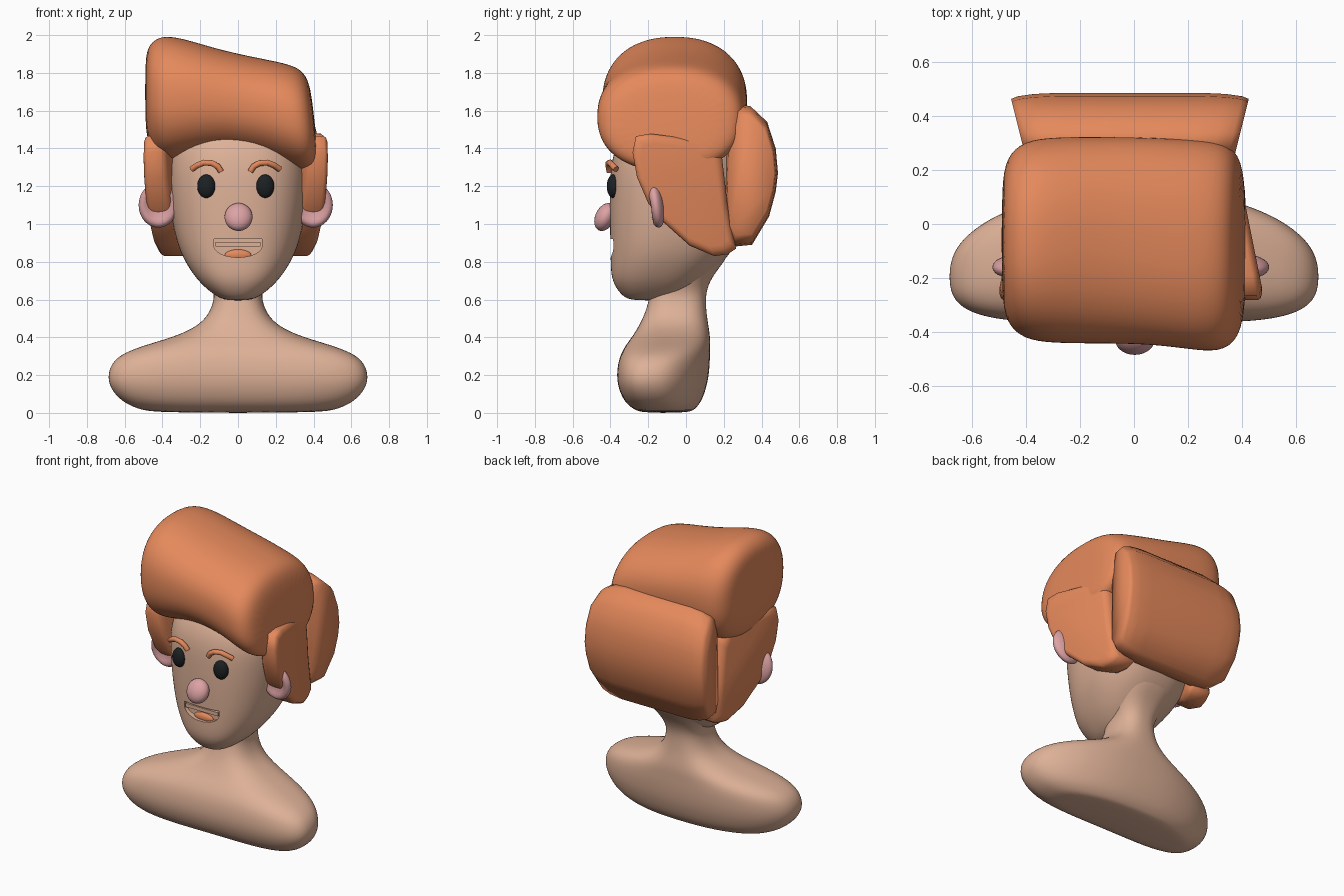
import bpy, bmesh, math

if "Cube" in bpy.data.objects:
    bpy.data.objects.remove(bpy.data.objects["Cube"])


def material(name, rgb):
    m = bpy.data.materials.new(name)
    m.diffuse_color = (*rgb, 1)
    m.use_nodes = True
    m.node_tree.nodes["Principled BSDF"].inputs["Base Color"].default_value = m.diffuse_color
    return m


SKIN = material("skin", (0.73, 0.44, 0.31))
HAIR = material("orange hair", (0.78, 0.25, 0.105))
PINK = material("pink", (0.72, 0.36, 0.37))
BLACK = material("black", (0.012, 0.015, 0.016))
MID = -0.012  # centre line of eyes, ears and side hair


def finish(bm, name, mat, smooth=True):
    bmesh.ops.recalc_face_normals(bm, faces=bm.faces)
    for f in bm.faces:
        f.smooth = smooth
    me = bpy.data.meshes.new(name)
    bm.to_mesh(me)
    bm.free()
    me.materials.append(mat)
    ob = bpy.data.objects.new(name, me)
    bpy.context.collection.objects.link(ob)
    return ob


def oval(n, count=32):
    """Unit superellipse points."""
    pts = []
    for i in range(count):
        t = 2 * math.pi * (i + 0.5) / count
        c, s = math.cos(t), math.sin(t)
        pts.append((math.copysign(abs(c) ** (2 / n), c), math.copysign(abs(s) ** (2 / n), s)))
    return pts


def loft(name, rings, mat, subdiv=2, smooth=True):
    bm = bmesh.new()
    rows = [[bm.verts.new(p) for p in r] for r in rings]
    k = len(rows[0])
    for a, b in zip(rows, rows[1:]):
        for i in range(k):
            bm.faces.new((a[i], a[(i + 1) % k], b[(i + 1) % k], b[i]))
    bm.faces.new(rows[0])
    bm.faces.new(rows[-1])
    ob = finish(bm, name, mat, smooth)
    if subdiv:
        s = ob.modifiers.new("smooth", 'SUBSURF')
        s.levels = s.render_levels = subdiv
    return ob


def upright(name, sections, n, mat, bend=0.0):
    """Loft along z from (z, half width, front y, back y); bend moves wide ends forward."""
    return loft(name, [[(rx * u, (f + b) / 2 + (b - f) / 2 * v - bend * (rx * u) ** 2, z)
                        for u, v in oval(n)] for z, rx, f, b in sections], mat)


SQUARE = [(0, 1), (1, 1)]
PILLOW = [(0, 0.84), (0.03, 0.91), (0.10, 0.97), (0.2, 1), (0.8, 1), (0.90, 0.97), (0.97, 0.91),
          (1, 0.84)]


def slab(name, pts, place, mat, rim=SQUARE):
    """Profile swept side to side; rim lists (position, profile scale), place(p, s) sets it."""
    cx = sum(p[0] for p in pts) / len(pts)
    cy = sum(p[1] for p in pts) / len(pts)
    rings = [[place((cx + k * (p[0] - cx), cy + k * (p[1] - cy)), s) for p in pts]
             for s, k in rim]
    return loft(name, rings, mat, 0, rim is PILLOW)


def ball(name, loc, size, mat, rot=(0, 0, 0), dent=0.0):
    bm = bmesh.new()
    bmesh.ops.create_uvsphere(bm, u_segments=32, v_segments=20, radius=1)
    for v in bm.verts:
        if v.co.y < 0:
            v.co.y += dent * max(0, 1 - (v.co.x ** 2 + v.co.z ** 2) / 0.6)
    ob = finish(bm, name, mat)
    ob.location, ob.scale, ob.rotation_euler = loc, size, rot
    return ob


# Shoulders and neck, neck flaring into the back of the head
upright("bust", [
    (0.0, 0.44, -0.23, 0.02), (0.02, 0.53, -0.28, 0.05), (0.06, 0.62, -0.325, 0.085),
    (0.13, 0.68, -0.355, 0.11), (0.20, 0.695, -0.365, 0.125), (0.28, 0.665, -0.355, 0.13),
    (0.33, 0.58, -0.335, 0.13), (0.37, 0.455, -0.31, 0.13), (0.41, 0.32, -0.28, 0.128),
    (0.46, 0.215, -0.25, 0.12), (0.52, 0.155, -0.22, 0.11), (0.60, 0.126, -0.195, 0.104),
    (0.66, 0.13, -0.19, 0.112), (0.73, 0.165, -0.18, 0.145), (0.81, 0.215, -0.18, 0.212),
    (0.90, 0.22, -0.18, 0.25)], 2.6, SKIN, 0.16)

# Head
head = upright("head", [
    (0.595, 0.06, -0.29, -0.08), (0.615, 0.115, -0.335, -0.02), (0.68, 0.195, -0.385, 0.07),
    (0.75, 0.25, -0.40, 0.15), (0.85, 0.31, -0.40, 0.245), (1.0, 0.350, -0.405, 0.32),
    (1.2, 0.374, -0.405, 0.34), (1.38, 0.367, -0.395, 0.33), (1.52, 0.29, -0.31, 0.26),
    (1.58, 0.15, -0.2, 0.14)], 2.45, SKIN)

# Mouth recess, teeth and tongue
arc = [(0.128 * math.cos(t), 0.885 - 0.062 * math.sin(t))
       for t in (math.pi * i / 12 for i in range(13))]
cutter = slab("mouth_cutter", [(0.128, 0.92)] + arc + [(-0.128, 0.92)],
              lambda p, s: (p[0], (-0.5, -0.358)[s], p[1]), SKIN)
cutter.hide_render = True
cutter.display_type = 'WIRE'
cut = head.modifiers.new("mouth", 'BOOLEAN')
cut.operation, cut.object, cut.solver = 'DIFFERENCE', cutter, 'EXACT'
slab("teeth", [(-0.12, 0.882), (0.12, 0.882), (0.12, 0.906), (-0.12, 0.906)],
     lambda p, s: (p[0], (-0.385, -0.345)[s], p[1]), SKIN)
ball("tongue", (0, -0.36, 0.835), (0.07, 0.02, 0.03), HAIR)

# Nose, tip low and forward
ball("nose", (0.003, -0.428, 1.037), (0.074, 0.052, 0.078), PINK, (-0.45, 0, 0))

# Eyes, eyebrows and ears
for side, tag in ((-1, "left"), (1, "right")):
    ball("eye_" + tag, (MID + side * 0.156, -0.385, 1.20), (0.048, 0.034, 0.062), BLACK,
         (0, 0, side * 0.2))
    ball("ear_" + tag, (MID + side * 0.41, -0.16, 1.10), (0.104, 0.046, 0.12), PINK,
         (0.15, 0, 0), 0.9)
    cu = bpy.data.curves.new("eyebrow_" + tag, 'CURVE')
    cu.dimensions = '3D'
    cu.bevel_depth, cu.bevel_resolution, cu.use_fill_caps = 0.016, 4, True
    path = [(0.078, -0.405, 1.278), (0.095, -0.41, 1.305), (0.125, -0.41, 1.322),
            (0.168, -0.402, 1.325), (0.205, -0.39, 1.31), (0.232, -0.37, 1.29)]
    sp = cu.splines.new('POLY')
    sp.points.add(len(path) - 1)
    for q, (x, y, z) in zip(sp.points, path):
        q.co = (MID + side * x, y, z, 1)
    cu.materials.append(HAIR)
    bpy.context.collection.objects.link(bpy.data.objects.new("eyebrow_" + tag, cu))

# Swept quiff on top: loft along x, right end leaning inwards
quiff = []
for x, yc, ry, zc, rz in [
        (-0.492, -0.06, 0.20, 1.70, 0.17), (-0.475, -0.06, 0.31, 1.68, 0.27),
        (-0.41, -0.06, 0.37, 1.665, 0.335), (-0.30, -0.06, 0.385, 1.665, 0.322),
        (-0.12, -0.06, 0.385, 1.655, 0.275), (0.05, -0.062, 0.385, 1.63, 0.262),
        (0.20, -0.075, 0.39, 1.595, 0.27), (0.32, -0.085, 0.395, 1.555, 0.285),
        (0.385, -0.08, 0.35, 1.54, 0.255), (0.405, -0.08, 0.24, 1.53, 0.16)]:
    ring = []
    for u, v in oval(2.3):
        z = zc + rz * v
        ring.append((x - 0.25 * max(0, x) * (z - 1.55), yc + ry * u, z))
    quiff.append(ring)
loft("quiff", quiff, HAIR)

# Back hair roll, wider towards the rear
back = [(0.27, 1.63), (0.34, 1.625), (0.43, 1.54), (0.475, 1.40), (0.487, 1.27), (0.475, 1.17),
        (0.44, 1.04), (0.35, 0.89), (0.25, 0.88), (0.21, 0.94), (0.205, 1.2), (0.215, 1.48)]
slab("back_hair", back,
     lambda p, s: (-0.015 + (2 * s - 1) * (0.38 + 0.25 * (p[0] - 0.22)), p[0], p[1]),
     HAIR, [(t * 0.4 if t < 0.5 else 1 - (1 - t) * 0.4, k) for t, k in PILLOW] and PILLOW)

# Side hair pads, closing in towards the back
plate = [(-0.265, 1.465), (-0.19, 1.478), (0.15, 1.435), (0.19, 1.36), (0.22, 1.1), (0.265, 0.87),
         (0.22, 0.84), (0.15, 0.83), (0.02, 0.885), (-0.12, 1.01), (-0.20, 1.11),
         (-0.26, 1.25), (-0.283, 1.38)]
for side, tag in ((-1, "left"), (1, "right")):
    slab("side_hair_" + tag, plate,
         lambda p, s: (MID + side * (0.345 - 0.3 * (p[0] + 0.2)
                                     + s * (0.135 + 0.1 * (p[0] + 0.2))), p[0], p[1]),
         HAIR, PILLOW)
